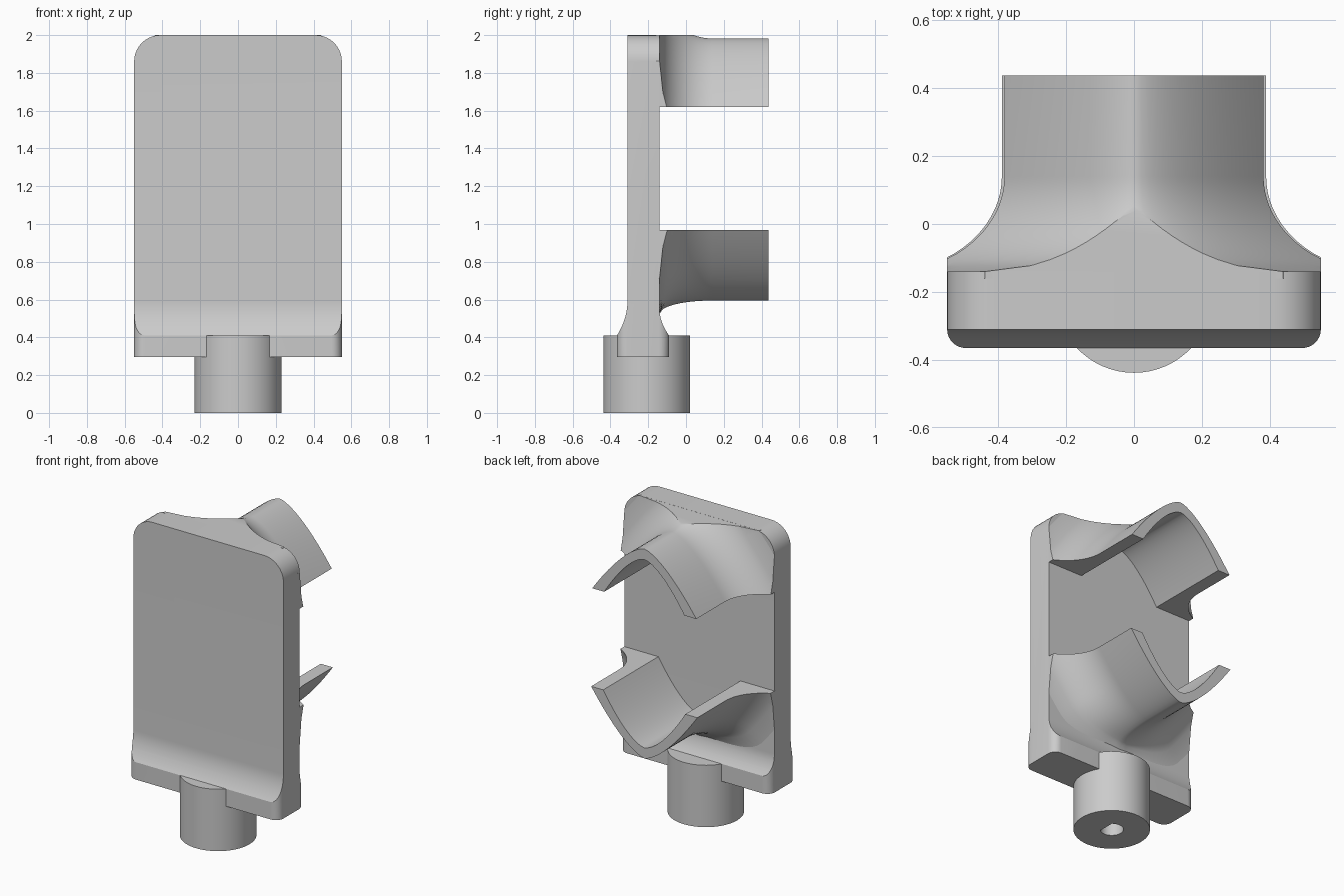
import bpy, bmesh, math
from mathutils import Vector

cube = bpy.data.objects.get("Cube")
if cube:
    bpy.data.objects.remove(cube, do_unlink=True)

grey = bpy.data.materials.new("plain grey")
grey.use_nodes = True
grey.diffuse_color = (0.6, 0.6, 0.6, 1)
grey.node_tree.nodes["Principled BSDF"].inputs["Base Color"].default_value = (0.6, 0.6, 0.6, 1)


def loft(name, rings):
    """Solid skinned through closed rings of equal point count."""
    bm = bmesh.new()
    rows = [[bm.verts.new(p) for p in ring] for ring in rings]
    n = len(rows[0])
    for a, b in zip(rows, rows[1:]):
        for i in range(n):
            j = (i + 1) % n
            bm.faces.new((a[i], a[j], b[j], b[i]))
    bm.faces.new(rows[0])
    bm.faces.new(rows[-1])
    bmesh.ops.recalc_face_normals(bm, faces=bm.faces)
    mesh = bpy.data.meshes.new(name)
    bm.to_mesh(mesh)
    bm.free()
    mesh.materials.append(grey)
    obj = bpy.data.objects.new(name, mesh)
    bpy.context.collection.objects.link(obj)
    return obj


def prism(name, points, axis, lo, hi):
    """Extrude a 2D outline along one axis."""
    def place(p, t):
        c = list(p)
        c.insert(axis, t)
        return c
    return loft(name, [[place(p, t) for p in points] for t in (lo, hi)])


def arc(cx, cy, r, start, end, steps=10):
    angles = [math.radians(start + (end - start) * i / steps) for i in range(steps + 1)]
    return [(cx + r * math.cos(a), cy + r * math.sin(a)) for a in angles]


def combine(obj, tool, operation):
    mod = obj.modifiers.new(operation, "BOOLEAN")
    mod.operation = operation
    mod.solver = "EXACT"
    mod.object = tool
    bpy.context.view_layer.objects.active = obj
    bpy.ops.object.modifier_apply(modifier=mod.name)
    bpy.data.objects.remove(tool, do_unlink=True)


def smooth(obj, angle=28):
    bpy.ops.object.select_all(action="DESELECT")
    obj.select_set(True)
    bpy.context.view_layer.objects.active = obj
    bpy.ops.object.shade_smooth_by_angle(angle=math.radians(angle))


W, TOP, FRONT, BACK = 0.55, 2.0, -0.31, -0.14
FOOT_FRONT, FOOT_BACK, FOOT_TOP, FOOT_BOTTOM = -0.365, -0.09, 0.41, 0.295

# Back plate with flared foot: side profile cut by front outline and plan outline
side = [(FOOT_FRONT, 0.2), (FOOT_FRONT, FOOT_TOP)]
steps = 10
for i in range(1, steps + 1):
    t = i / steps
    side.append((FOOT_FRONT + (FRONT - FOOT_FRONT) * (1 - (1 - t) ** 2), FOOT_TOP + 0.18 * t))
side += [(FRONT, 2.1), (BACK, 2.1)]
for i in range(steps + 1):
    t = 1 - i / steps
    side.append((FOOT_BACK + (BACK - FOOT_BACK) * (1 - (1 - t) ** 2), FOOT_TOP + 0.14 * t))
side.append((FOOT_BACK, 0.2))
plate = prism("back_plate", side, 0, -0.7, 0.7)

R = 0.14
outline = [(-W, FOOT_BOTTOM), (W, FOOT_BOTTOM)]
outline += arc(W - R, TOP - R, R, 0, 90) + arc(R - W, TOP - R, R, 90, 180)
combine(plate, prism("outline_cutter", outline, 1, -0.6, 0.2), "INTERSECT")

r = 0.055
plan = []
for k, (x, y) in enumerate([(W - r, FOOT_BACK - r), (r - W, FOOT_BACK - r),
                            (r - W, FOOT_FRONT + r), (W - r, FOOT_FRONT + r)]):
    plan += arc(x, y, r, 90 * k, 90 * k + 90, 8)
combine(plate, prism("plan_cutter", plan, 2, 0.1, 2.2), "INTERSECT")
smooth(plate)

# Round peg with a D-shaped socket underneath
AXIS_Y = -0.208
peg = prism("mounting_peg", arc(0, AXIS_Y, 0.23, 0, 354, 59), 2, 0, FOOT_TOP)
socket = prism("socket_cutter", arc(0, AXIS_Y, 0.07, 50, 310, 24), 2, -0.1, 0.2)
combine(peg, socket, "DIFFERENCE")
smooth(peg)


# Curved cradles that flare out into the plate
def cradle(name, apex, direction, low, high, centre_flare):
    fillet, reach, thick, n = 0.28, 0.14, 0.07, 56

    def curve(offset, flared):
        pts = []
        for i in range(n + 1):
            x = 0.62 * (2 * i / n - 1)
            a = abs(x) / 0.38
            drop = 0.36 * a ** 1.5
            slope = math.copysign(1.42 * a ** 0.5, x)
            normal = Vector((slope, 1)).normalized()
            s = min(abs(x) / 0.25, 1)
            weight = centre_flare + (1 - centre_flare) * s * s * (3 - 2 * s) if flared else 1
            pts.append((x + normal.x * offset * weight, -drop + normal.y * offset * weight))
        return pts

    # inner wall sits below the outer one; kept as a height curve to avoid folding
    inner = []
    for i in range(n + 1):
        x = 0.56 * (2 * i / n - 1)
        inner.append((x, -thick - 0.36 * (abs(x) / 0.335) ** 1.6))
    inner.reverse()
    rings = []
    for y in [-0.16] + [BACK + (reach - BACK) * i / 16 for i in range(17)] + [0.437]:
        d = min(max(reach - y, 0), fillet)
        flare = fillet - math.sqrt(fillet ** 2 - d ** 2)
        ring = curve(flare, True) + inner
        rings.append([(x, y, apex + direction * z) for x, z in ring])
    obj = loft(name, rings)
    box = [(-W, low), (W, low), (W, high), (-W, high)]
    combine(obj, prism("trim_cutter", box, 1, -0.4, 0.8), "INTERSECT")
    smooth(obj)
    return obj


cradle("upper_cradle", 1.982, 1, 1.62, TOP - 0.0005, 1.0)
cradle("lower_cradle", 0.595, -1, 0.42, 0.968, 0.25)
